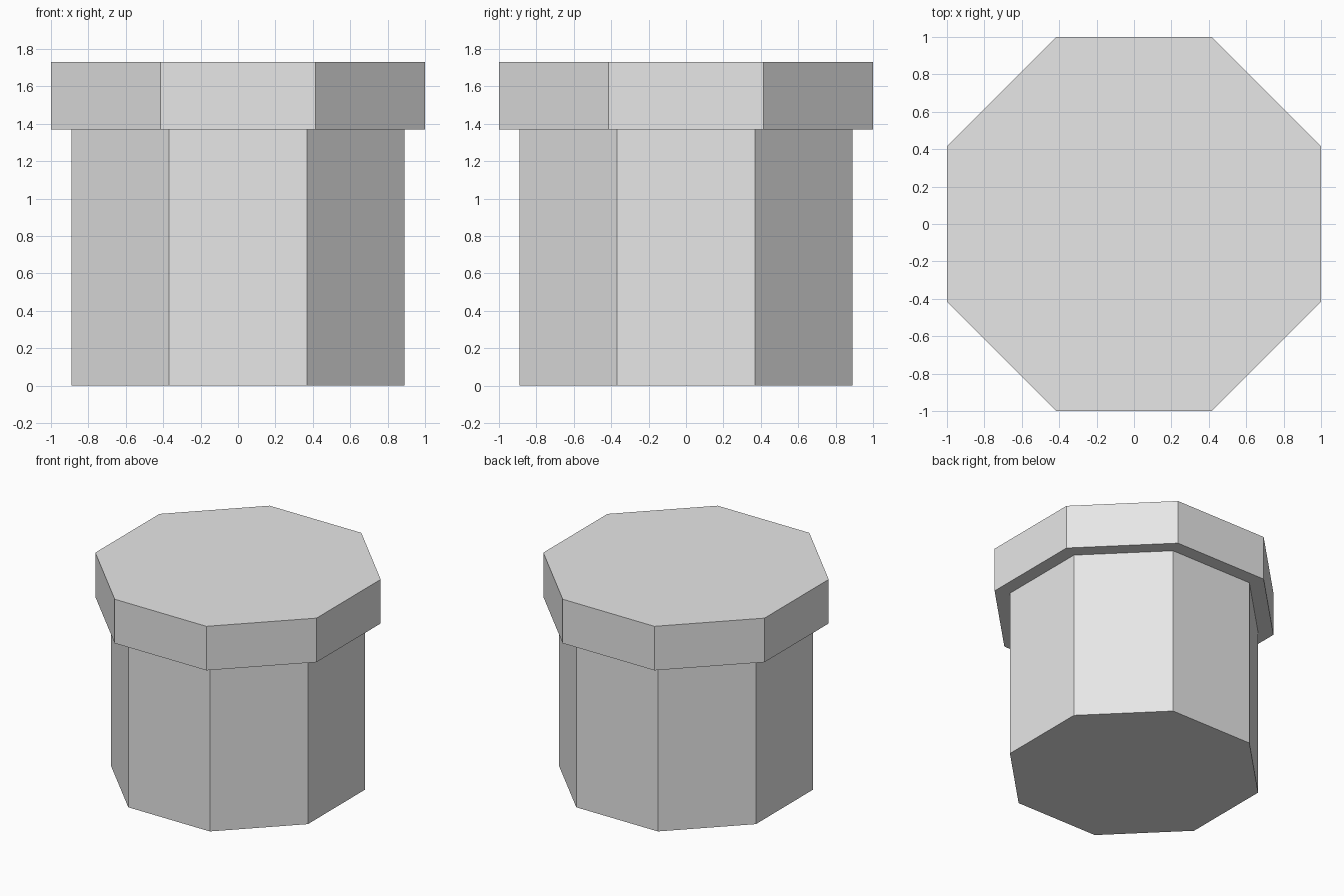
import bpy
import math

default_cube = bpy.data.objects.get("Cube")
if default_cube:
    bpy.data.objects.remove(default_cube, do_unlink=True)

SIDES = 8

# Single light grey material
grey = bpy.data.materials.new("light_grey")
grey.use_nodes = True
colour = (0.8, 0.8, 0.8, 1)
grey.diffuse_color = colour
grey.node_tree.nodes["Principled BSDF"].inputs["Base Color"].default_value = colour


def octagon_prism(name, half_width, bottom, top):
    """Flat-sided prism with faces square to the x and y axes."""
    bpy.ops.mesh.primitive_cylinder_add(
        vertices=SIDES,
        radius=half_width / math.cos(math.pi / SIDES),
        depth=top - bottom,
        location=(0, 0, (bottom + top) / 2),
        rotation=(0, 0, math.pi / SIDES),
    )
    prism = bpy.context.object
    prism.name = name
    prism.data.name = name
    prism.data.materials.append(grey)
    bpy.ops.object.transform_apply(location=True, rotation=True, scale=True)
    bpy.ops.object.shade_flat()
    return prism


# Main shaft and the wider rim cap on top of it
octagon_prism("body", 0.89, 0, 1.37)
octagon_prism("rim", 1.0, 1.37, 1.73)
